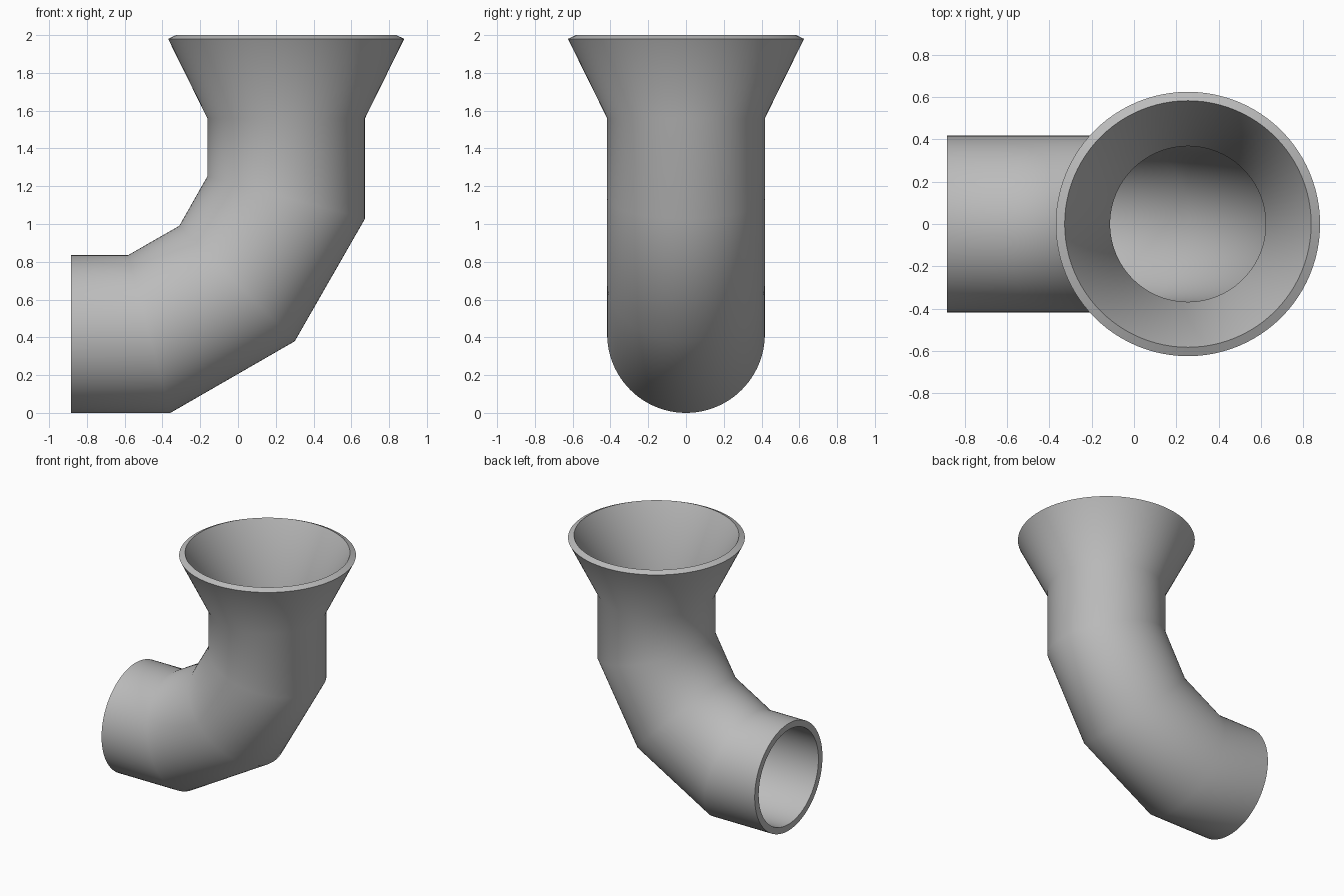
import bpy
import bmesh
from math import sin, cos, tau, radians
from mathutils import Vector

cube = bpy.data.objects.get("Cube")
if cube:
    bpy.data.objects.remove(cube, do_unlink=True)

SEGMENTS = 96
R_OUT, R_IN = 0.4175, 0.368
PIPE_X, PIPE_Z = 0.255, 0.4175

grey = bpy.data.materials.new("plain grey")
grey.use_nodes = True
colour = (0.5, 0.5, 0.5, 1)
grey.diffuse_color = colour
grey.node_tree.nodes["Principled BSDF"].inputs["Base Color"].default_value = colour

# Pipe stations: centre (x, z) and half-width of the mitred section (x, z)
pipe = [
    ((-0.885, PIPE_Z), (0, -1)),
    ((-0.47, PIPE_Z), (0.268, -1)),
    ((-0.005, 0.685), (0.732, -0.732)),
    ((PIPE_X, 1.14), (1, -0.268)),
]


def elbow(radius):
    return [(c, (h[0] * radius, h[1] * radius), radius) for c, h in pipe]


def level(radius, z):
    return ((PIPE_X, z), (radius, 0), radius)


# Outer skin up to the funnel lip, then the inner skin back down
stations = elbow(R_OUT) + [level(R_OUT, 1.56), level(0.625, 1.98)]
stations += [level(0.583, 2.0), level(R_IN, 1.57)] + elbow(R_IN)[::-1]


def ring(bm, centre, half, radius):
    verts = []
    for i in range(SEGMENTS):
        a = tau * i / SEGMENTS
        verts.append(bm.verts.new(Vector((
            centre[0] + half[0] * cos(a),
            radius * sin(a),
            centre[1] + half[1] * cos(a)))))
    return verts


# Bridge each ring to the next, closing the loop at the open pipe end
bm = bmesh.new()
rings = [ring(bm, *s) for s in stations]
for k, lower in enumerate(rings):
    upper = rings[(k + 1) % len(rings)]
    for i in range(SEGMENTS):
        j = (i + 1) % SEGMENTS
        bm.faces.new((lower[i], lower[j], upper[j], upper[i]))
bmesh.ops.recalc_face_normals(bm, faces=bm.faces)

mesh = bpy.data.meshes.new("funnel_elbow_pipe")
bm.to_mesh(mesh)
bm.free()
mesh.materials.append(grey)
obj = bpy.data.objects.new("funnel_elbow_pipe", mesh)
bpy.context.collection.objects.link(obj)

# Smooth walls with crisp rims
bpy.ops.object.select_all(action="DESELECT")
obj.select_set(True)
bpy.context.view_layer.objects.active = obj
bpy.ops.object.shade_smooth_by_angle(angle=radians(45))
